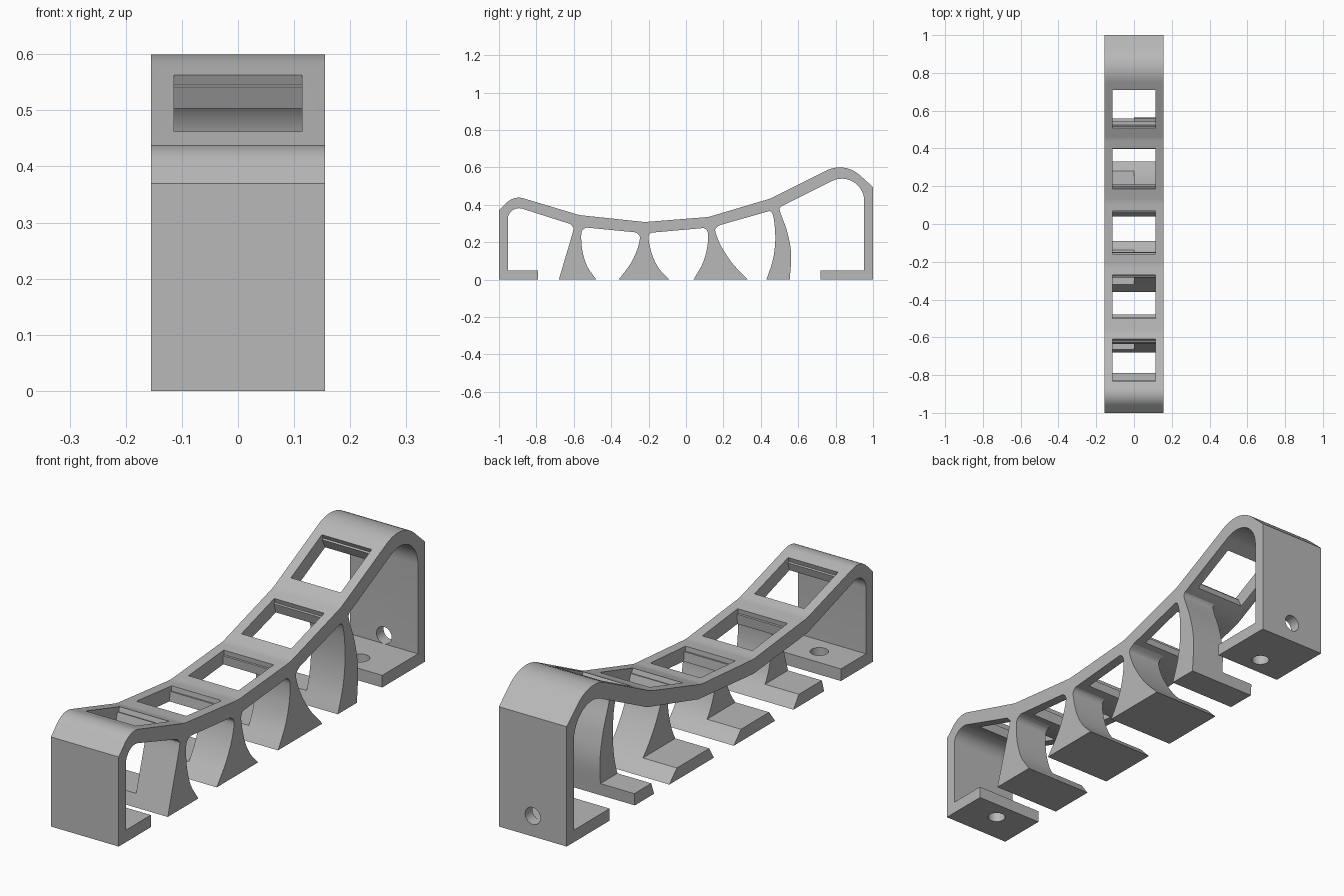
import bpy, bmesh, math
from mathutils import Vector

if "Cube" in bpy.data.objects:
    bpy.data.objects.remove(bpy.data.objects["Cube"], do_unlink=True)

W = 0.155           # half width of the rack
WINDOW = 0.114      # half width of the windows
FOOT = 0.05         # thickness of the foot plates

grey = bpy.data.materials.new("plain grey")
grey.use_nodes = True
grey.diffuse_color = (0.48, 0.48, 0.48, 1)
grey.node_tree.nodes["Principled BSDF"].inputs["Base Color"].default_value = grey.diffuse_color


def prism(name, pts, x0, x1):
    """Extrude a (y, z) outline from x0 to x1."""
    bm = bmesh.new()
    face = bm.faces.new([bm.verts.new((x0, y, z)) for y, z in pts])
    ext = bmesh.ops.extrude_face_region(bm, geom=[face])
    moved = [v for v in ext["geom"] if isinstance(v, bmesh.types.BMVert)]
    bmesh.ops.translate(bm, verts=moved, vec=(x1 - x0, 0, 0))
    bmesh.ops.recalc_face_normals(bm, faces=bm.faces)
    mesh = bpy.data.meshes.new(name)
    bm.to_mesh(mesh)
    bm.free()
    mesh.materials.append(grey)
    obj = bpy.data.objects.new(name, mesh)
    bpy.context.collection.objects.link(obj)
    return obj


def rounded(corners, steps=12):
    """Outline whose corners (y, z, radius) are replaced by arcs."""
    out = []
    for i, (y, z, r) in enumerate(corners):
        p = Vector((y, z))
        if r == 0:
            out.append((y, z))
            continue
        a = (Vector(corners[i - 1][:2]) - p).normalized()
        b = (Vector(corners[(i + 1) % len(corners)][:2]) - p).normalized()
        half = a.angle(b) / 2
        centre = p + (a + b).normalized() * (r / math.sin(half))
        start = p + a * (r / math.tan(half)) - centre
        end = p + b * (r / math.tan(half)) - centre
        turn = start.angle(end)
        for k in range(steps + 1):
            t = k / steps
            q = (start * math.sin((1 - t) * turn) + end * math.sin(t * turn)) / math.sin(turn)
            out.append(tuple(centre + q))
    return out


def spline(pts, steps=6):
    """Smooth curve through the points."""
    p = [Vector(q) for q in pts]
    p = [p[0] * 2 - p[1]] + p + [p[-1] * 2 - p[-2]]
    out = []
    for a, b, c, d in zip(p, p[1:], p[2:], p[3:]):
        for k in range(steps):
            t = k / steps
            out.append(tuple((b * 2 + (c - a) * t + (a * 2 - b * 5 + c * 4 - d) * t ** 2
                              + (b * 3 - a - c * 3 + d) * t ** 3) / 2))
    return out + [tuple(pts[-1])]


def cut(obj, cutter):
    cutter.hide_render = True
    mod = obj.modifiers.new("cut", "BOOLEAN")
    mod.operation = "DIFFERENCE"
    mod.solver = "EXACT"
    mod.object = cutter
    bpy.context.view_layer.objects.active = obj
    bpy.ops.object.modifier_apply(modifier=mod.name)
    bpy.data.objects.remove(cutter, do_unlink=True)


def drill(obj, centre, rotation=(0, 0, 0)):
    bpy.ops.mesh.primitive_cylinder_add(vertices=32, radius=0.035, depth=0.15,
                                        location=centre, rotation=rotation)
    cut(obj, bpy.context.object)


def finish(obj):
    bpy.ops.object.select_all(action="DESELECT")
    obj.select_set(True)
    bpy.context.view_layer.objects.active = obj
    bpy.ops.object.shade_smooth_by_angle(angle=math.radians(25))


# Frame: two end columns, inward foot plates and the sagging top band
frame = prism("frame", rounded([
    (-1, 0, 0), (-1, 0.37, 0), (-0.92, 0.45, 0.09), (-0.57, 0.345, 0.15),
    (-0.22, 0.308, 0.15), (0.12, 0.335, 0.15), (0.45, 0.433, 0.15),
    (0.848, 0.632, 0.16), (1, 0.495, 0), (1, 0, 0),
    (0.72, 0, 0), (0.72, FOOT, 0), (0.953, FOOT, 0), (0.953, 0.614, 0.12),
    (0.475, 0.375, 0), (0.14, 0.28, 0), (-0.22, 0.248, 0), (-0.57, 0.282, 0),
    (-0.953, 0.404, 0.06), (-0.953, FOOT, 0), (-0.79, FOOT, 0), (-0.79, 0, 0),
]), -W, W)

# Windows through the band, square to its slope, with a small ledge at both ends
# (start y, start z, end y, end z) along the top surface
for y0, z0, y1, z1 in [(-0.83, 0.423, -0.61, 0.357), (-0.50, 0.338, -0.27, 0.313),
                       (-0.16, 0.313, 0.07, 0.331), (0.185, 0.354, 0.40, 0.418),
                       (0.508, 0.462, 0.71, 0.563)]:
    a, b = Vector((y0, z0)), Vector((y1, z1))
    u = (b - a).normalized()
    n = Vector((-u.y, u.x))
    s = u * 0.008
    outline = [a + n * 0.05, a - n * 0.02, a + s - n * 0.02, a + s - n * 0.09,
               b - s - n * 0.09, b - s - n * 0.02, b - n * 0.02, b + n * 0.05]
    cut(frame, prism("window_cutter", [tuple(p) for p in outline], -WINDOW, WINDOW))

# Screw holes in both foot plates and in the back column
drill(frame, (0, -0.87, 0.03))
drill(frame, (0, 0.80, 0.03))
drill(frame, (0, 1, 0.085), (math.pi / 2, 0, 0))
finish(frame)

# Legs: front edge from the bottom up, then back edge from the top down
legs = {
    "front_leg": ([(-0.68, 0), (-0.64, 0.135), (-0.603, 0.262), (-0.607, 0.284), (-0.625, 0.303)],
                  [(-0.525, 0.28), (-0.55, 0.268), (-0.56, 0.24), (-0.555, 0.16),
                   (-0.53, 0.075), (-0.48, 0)]),
    "front_middle_leg": ([(-0.36, 0), (-0.30, 0.08), (-0.265, 0.15), (-0.247, 0.215),
                          (-0.253, 0.24), (-0.275, 0.256)],
                         [(-0.175, 0.256), (-0.195, 0.243), (-0.2, 0.215), (-0.18, 0.13),
                          (-0.145, 0.06), (-0.09, 0)]),
    "back_middle_leg": ([(0.04, 0), (0.088, 0.085), (0.113, 0.17), (0.118, 0.24),
                         (0.108, 0.268), (0.085, 0.278)],
                        [(0.19, 0.297), (0.16, 0.275), (0.159, 0.25), (0.19, 0.175),
                         (0.25, 0.085), (0.33, 0)]),
    "back_leg": ([(0.43, 0), (0.463, 0.1), (0.477, 0.2), (0.473, 0.3), (0.46, 0.357),
                  (0.44, 0.368)],
                 [(0.525, 0.403), (0.504, 0.387), (0.504, 0.36), (0.54, 0.26),
                  (0.562, 0.14), (0.555, 0)]),
}
for name, (front_edge, back_edge) in legs.items():
    leg = prism(name, spline(front_edge) + spline(back_edge), -W, W)
    # Only a thin foot remains on one half of each leg
    cut(leg, prism("relief_cutter", [(-0.9, FOOT), (0.9, FOOT), (0.9, 0.7), (-0.9, 0.7)],
                   -0.3, 0))
    finish(leg)
